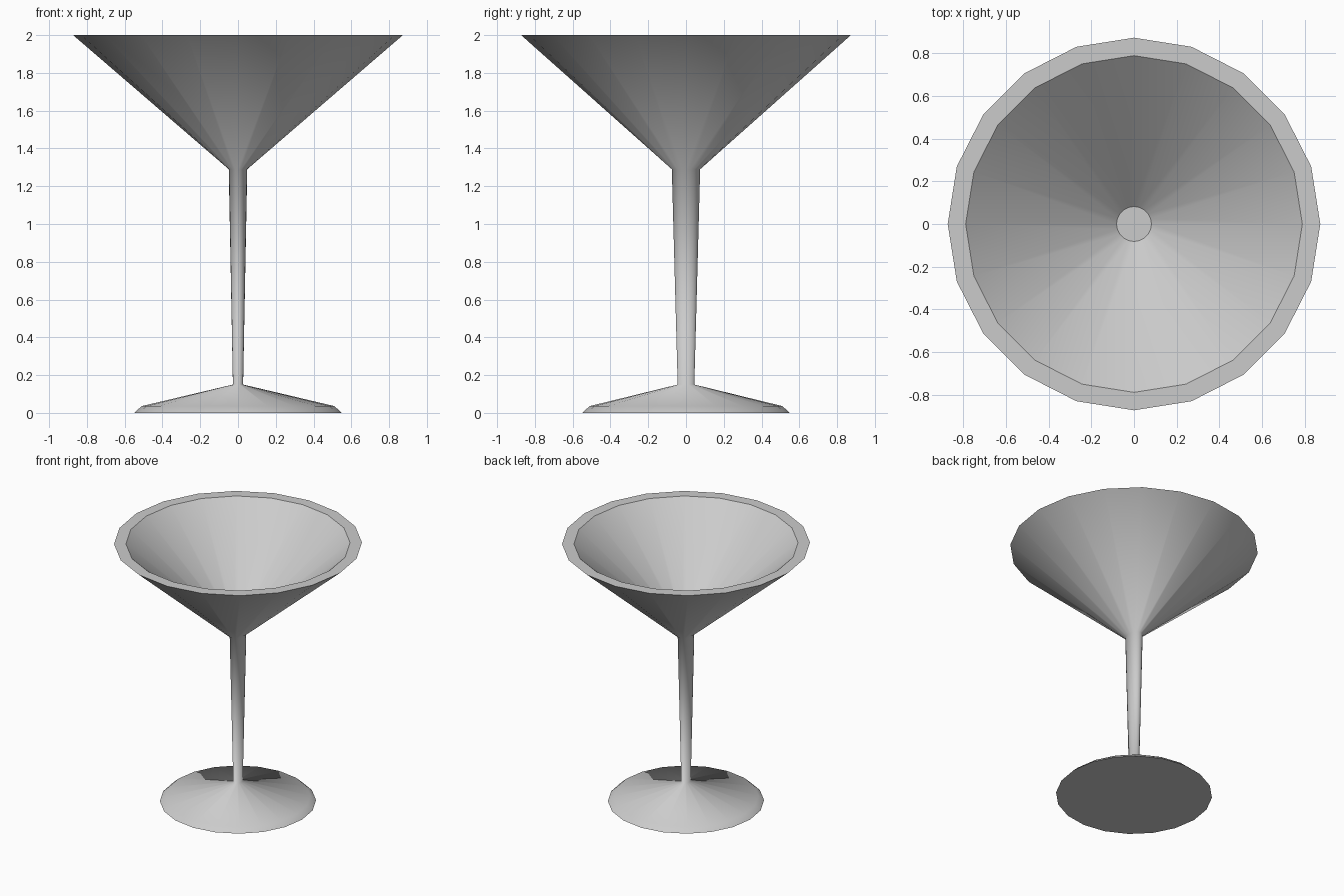
import bpy, bmesh
from math import sin, cos, tau

if "Cube" in bpy.data.objects:
    bpy.data.objects.remove(bpy.data.objects["Cube"])

SIDES = 20

# Rings from the underside of the foot, over the stem, to the floor of the bowl:
# (x radius, y radius, height, hard crease?)
RINGS = [
    (0.55, 0.55, 0.00, True),     # foot edge
    (0.51, 0.51, 0.036, False),   # foot bevel
    (0.027, 0.044, 0.15, False),  # stem bottom, slightly oval
    (0.049, 0.075, 1.29, False),  # stem top
    (0.873, 0.873, 2.00, True),   # outer rim
    (0.789, 0.789, 2.00, True),   # inner rim
    (0.082, 0.082, 1.385, True),  # bowl floor
]

bm = bmesh.new()
loops = [[bm.verts.new((rx * cos(tau * i / SIDES), ry * sin(tau * i / SIDES), z))
          for i in range(SIDES)] for rx, ry, z, _ in RINGS]

# Skin neighbouring rings, then close foot underside and bowl floor
for a, b in zip(loops, loops[1:]):
    for i in range(SIDES):
        j = (i + 1) % SIDES
        bm.faces.new((a[i], a[j], b[j], b[i]))
bm.faces.new(loops[0][::-1])
bm.faces.new(loops[-1])

# Smooth shading with creases at rim, floor and foot edge
for f in bm.faces:
    f.smooth = True
for loop, ring in zip(loops, RINGS):
    if ring[3]:
        for i in range(SIDES):
            bm.edges.get((loop[i], loop[(i + 1) % SIDES])).smooth = False
bmesh.ops.recalc_face_normals(bm, faces=bm.faces)

mesh = bpy.data.meshes.new("cocktail_glass")
bm.to_mesh(mesh)
bm.free()
glass = bpy.data.objects.new("cocktail_glass", mesh)
bpy.context.collection.objects.link(glass)
